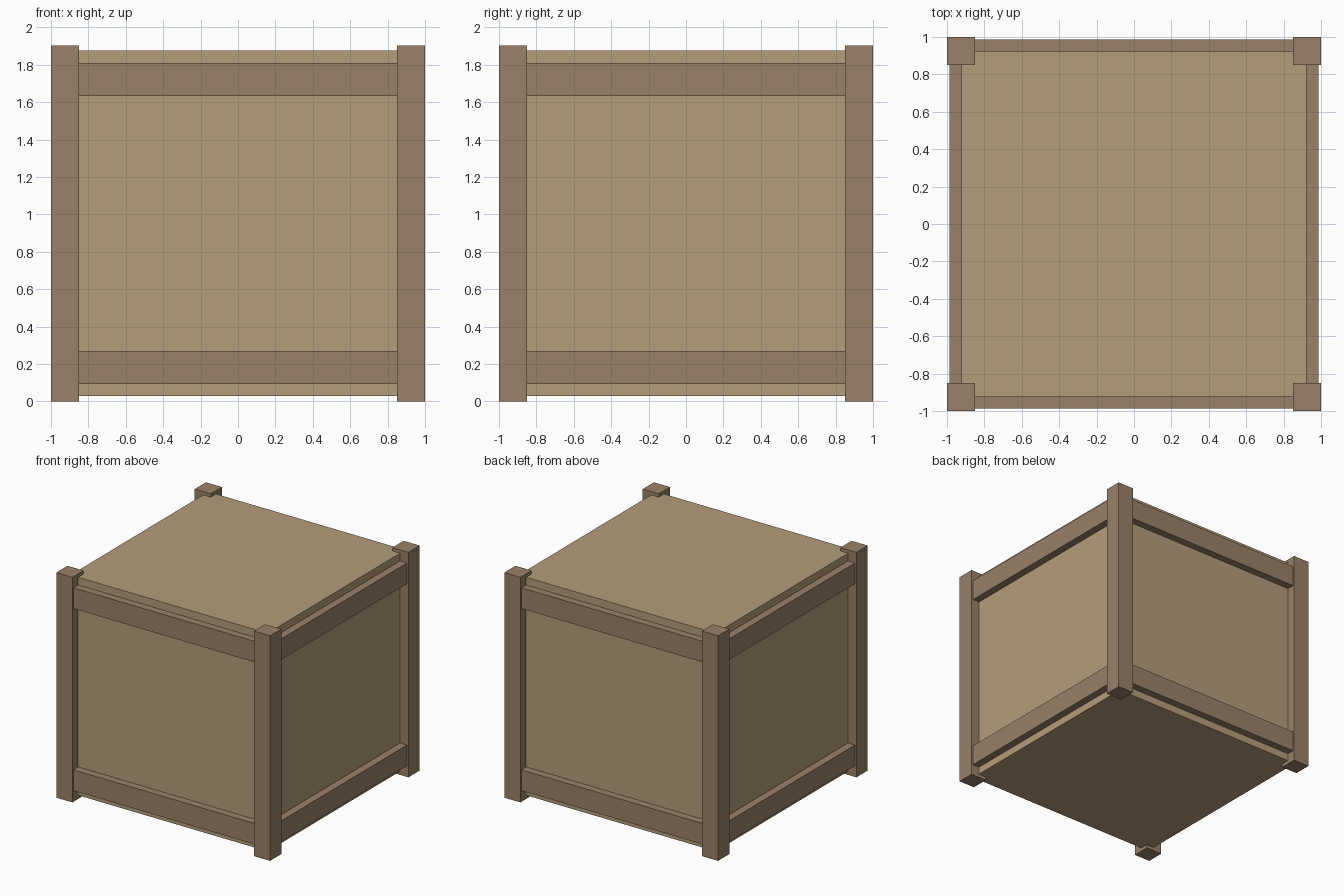
import bpy

if "Cube" in bpy.data.objects:
    bpy.data.objects.remove(bpy.data.objects["Cube"])


def material(name, rgb):
    m = bpy.data.materials.new(name)
    m.diffuse_color = (*rgb, 1)
    m.use_nodes = True
    m.node_tree.nodes["Principled BSDF"].inputs["Base Color"].default_value = m.diffuse_color
    return m


LIGHT = material("light_wood", (0.46, 0.337, 0.198))
DARK = material("dark_wood", (0.319, 0.22, 0.138))


def box(name, lo, hi, mat):
    centre = [(a + b) / 2 for a, b in zip(lo, hi)]
    bpy.ops.mesh.primitive_cube_add(size=1, location=centre)
    ob = bpy.context.object
    ob.name = name
    ob.scale = [b - a for a, b in zip(lo, hi)]
    bpy.ops.object.transform_apply(location=True, rotation=False, scale=True)
    ob.data.materials.append(mat)
    return ob


P = 0.85     # inner edge of the corner posts
B = 0.922    # half width of the body
R = 0.986    # outer face of the rails
H = 1.904    # overall height

# Crate body
box("crate_body", (-B, -B, 0.03), (B, B, 1.875), LIGHT)

# Corner posts
for sx, x in (("left", -1), ("right", P)):
    for sy, y in (("front", -1), ("back", P)):
        box(f"{sy}_{sx}_post", (x, y, 0), (x + 0.15, y + 0.15, H), DARK)

# Horizontal rails between the posts, top and bottom of every side
for level, z0, z1 in (("bottom", 0.094, 0.27), ("top", 1.634, 1.81)):
    for side, a, b in (("front", -R, -0.9), ("back", 0.9, R)):
        box(f"{side}_{level}_rail", (-P, a, z0), (P, b, z1), DARK)
    for side, a, b in (("left", -R, -0.9), ("right", 0.9, R)):
        box(f"{side}_{level}_rail", (a, -P, z0), (b, P, z1), DARK)
